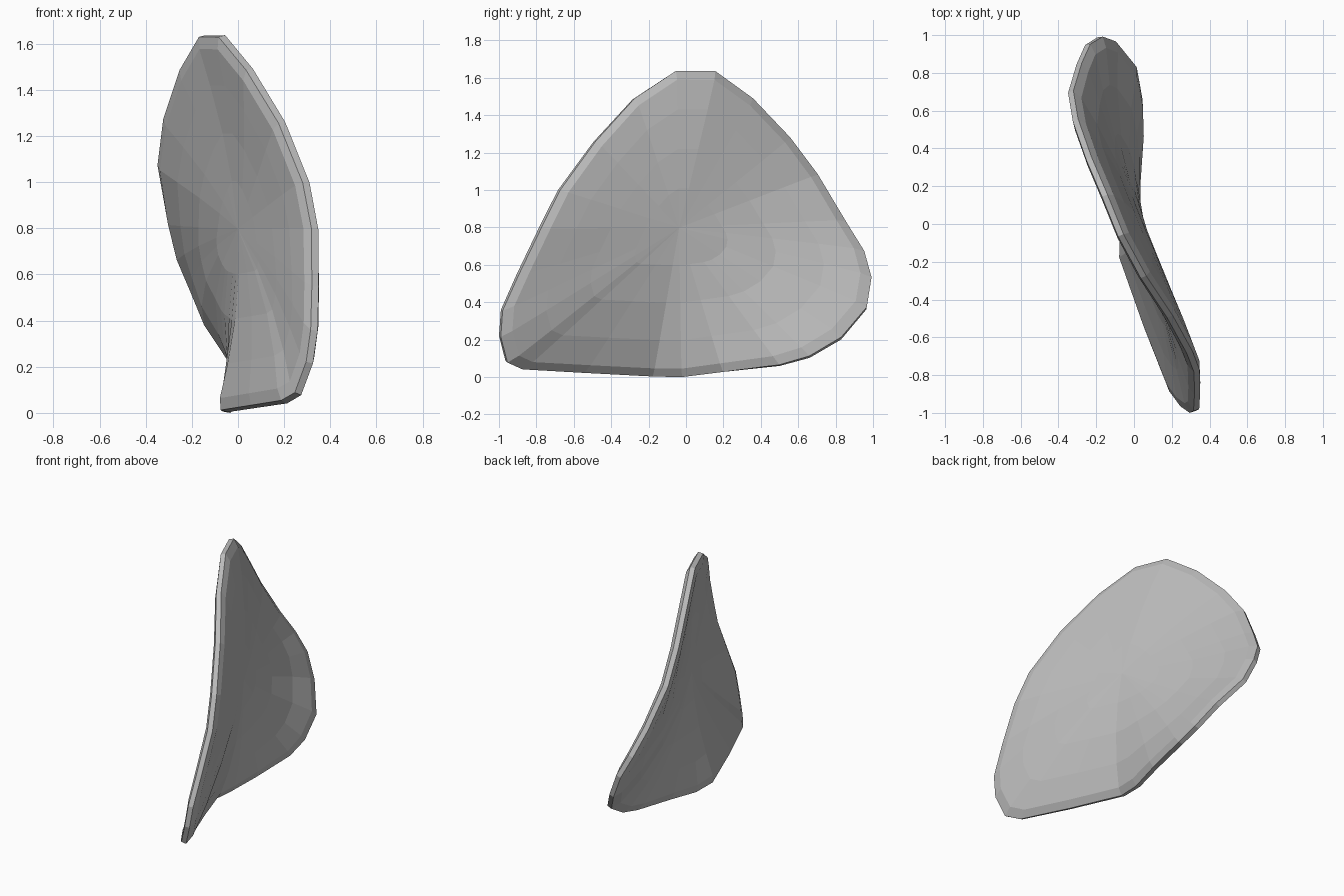
import bpy, bmesh
from mathutils import Vector

if "Cube" in bpy.data.objects:
    bpy.data.objects.remove(bpy.data.objects["Cube"])

# Rim path of the twisted shard (x, y, z), clockwise from the top
RIM = [(-.07, -.06, 1.635), (-.155, .15, 1.635), (-.24, .35, 1.49), (-.31, .55, 1.28),
       (-.335, .70, 1.08), (-.29, .85, .83), (-.245, .95, .67), (-.18, .99, .53),
       (-.11, .965, .37), (0, .83, .21), (.03, .66, .11), (.03, .50, .065),
       (-.01, .20, .03), (-.05, -.02, .005), (-.06, -.18, .01), (.07, -.55, .03),
       (.20, -.88, .05), (.26, -.96, .085), (.31, -.995, .22), (.33, -.985, .36),
       (.335, -.90, .55), (.333, -.78, .80), (.295, -.68, 1.0), (.19, -.49, 1.26),
       (.05, -.28, 1.49)]
CENTRE = Vector((.035, -.05, .80))
SLOPE = -.4                                  # lean of the sheet at its centre
# (ring size, half thickness) from the blunt rim to the middle
RINGS = [(1, .016), (.94, .034), (.75, .038), (.5, .038), (.25, .038)]


def sheet_point(p, t):
    """Point on the saddle-shaped middle sheet, t from centre (0) to rim (1)."""
    y = CENTRE.y + (p[1] - CENTRE.y) * t
    z = CENTRE.z + (p[2] - CENTRE.z) * t
    residual = p[0] - CENTRE.x - SLOPE * (p[1] - CENTRE.y)
    return Vector((CENTRE.x + SLOPE * (y - CENTRE.y) + residual * t * t, y, z))


def add_sheet(bm):
    """Concentric rings of faces closed by a fan, facing +x."""
    n = len(RIM)
    rings = [[bm.verts.new(sheet_point(p, t)) for p in RIM] for t, _ in RINGS]
    hub = bm.verts.new(CENTRE)
    for a, b in zip(rings, rings[1:]):
        for i in range(n):
            j = (i + 1) % n
            bm.faces.new((a[i], b[i], b[j], a[j]))
    for i in range(n):
        bm.faces.new((rings[-1][i], hub, rings[-1][(i + 1) % n]))
    return rings, hub


bm = bmesh.new()
sides = [add_sheet(bm), add_sheet(bm)]
bm.normal_update()

# Push the two sheets apart along their normals
for (rings, hub), sign in zip(sides, (1, -1)):
    moves = [(v, h) for ring, (_, h) in zip(rings, RINGS) for v in ring] + [(hub, RINGS[-1][1])]
    for v, h in moves:
        n = v.normal if v.normal.x > 0 else -v.normal
        v.co += n * h * sign

# Blunt rim joining both sides
outer, inner = sides[0][0][0], sides[1][0][0]
for i in range(len(RIM)):
    j = (i + 1) % len(RIM)
    bm.faces.new((outer[i], outer[j], inner[j], inner[i]))
bmesh.ops.recalc_face_normals(bm, faces=bm.faces)

# Stand the shard on the ground
low = min(v.co.z for v in bm.verts)
for v in bm.verts:
    v.co.z -= low

mesh = bpy.data.meshes.new("curved_shard")
bm.to_mesh(mesh)
bm.free()
grey = bpy.data.materials.new("stone_grey")
grey.diffuse_color = (.5, .5, .5, 1)
grey.use_nodes = True
grey.node_tree.nodes["Principled BSDF"].inputs["Base Color"].default_value = grey.diffuse_color
mesh.materials.append(grey)
shard = bpy.data.objects.new("curved_shard", mesh)
bpy.context.collection.objects.link(shard)
